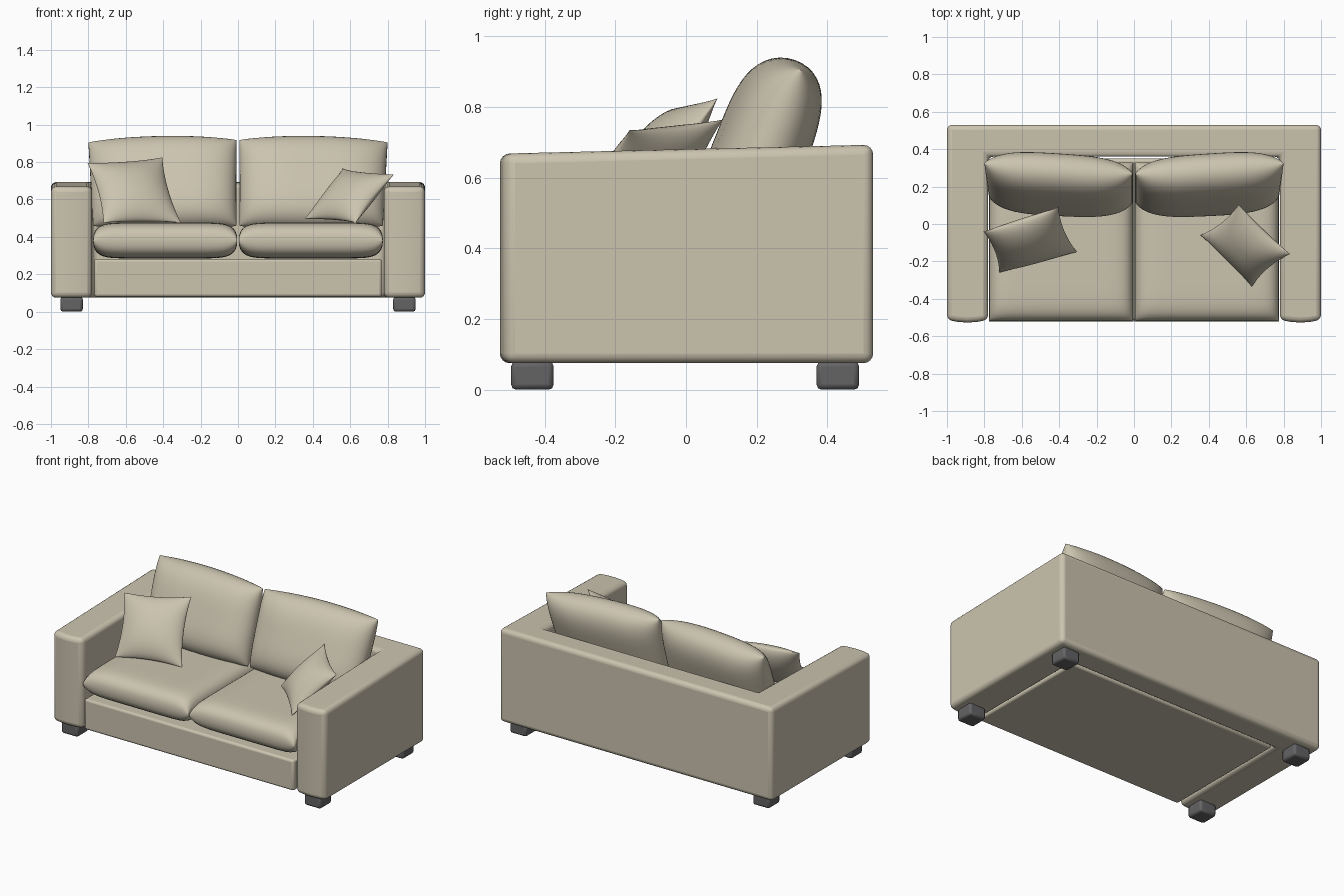
import bpy, bmesh, math
from mathutils import Vector

if "Cube" in bpy.data.objects:
    bpy.data.objects.remove(bpy.data.objects["Cube"])


def material(name, rgb):
    m = bpy.data.materials.new(name)
    m.diffuse_color = (*rgb, 1)
    m.use_nodes = True
    m.node_tree.nodes["Principled BSDF"].inputs["Base Color"].default_value = m.diffuse_color
    return m


FABRIC = material("beige fabric", (0.60, 0.55, 0.43))
FOOT = material("dark grey foot", (0.125, 0.125, 0.13))


def finish(name, bm, mat, bevel=0.0, segments=3, angle=40):
    bmesh.ops.recalc_face_normals(bm, faces=bm.faces)
    me = bpy.data.meshes.new(name)
    bm.to_mesh(me)
    bm.free()
    ob = bpy.data.objects.new(name, me)
    bpy.context.collection.objects.link(ob)
    me.materials.append(mat)
    if bevel:
        b = ob.modifiers.new("bevel", 'BEVEL')
        b.width, b.segments = bevel, segments
        b.limit_method, b.angle_limit = 'ANGLE', math.radians(30)
    bpy.ops.object.select_all(action='DESELECT')
    ob.select_set(True)
    bpy.context.view_layer.objects.active = ob
    bpy.ops.object.shade_smooth_by_angle(angle=math.radians(angle))
    return ob


def box(name, lo, hi, mat, bevel, segments=3):
    bm = bmesh.new()
    bmesh.ops.create_cube(bm, size=1)
    for v in bm.verts:
        v.co = [(a + b) / 2 + c * (b - a) for a, b, c in zip(lo, hi, v.co)]
    return finish(name, bm, mat, bevel, segments)


def cushion(name, corners, half, p, q, pinch_u=0.0, pinch_v=0.0, sag=0.0, n=28):
    """Two bulging sheets over four corners (bl, br, tr, tl), joined at the seam."""
    bl, br, tr, tl = map(Vector, corners)
    normal = (br - bl).cross(tl - bl).normalized()
    s = [math.sin(math.pi / 2 * (2 * i / n - 1)) for i in range(n + 1)]
    bm = bmesh.new()
    sheets = []
    for side in (1, -1):
        rows = []
        for v in s:
            row = []
            for u in s:
                a = (1 + u * (1 - pinch_u * (1 - v * v))) / 2
                b = (1 + v * (1 - pinch_v * (1 - u * u))) / 2
                pos = bl.lerp(br, a).lerp(tl.lerp(tr, a), b)
                t = max(0, (1 - abs(u) ** p) * (1 - abs(v) ** p)) ** q
                row.append(bm.verts.new(pos + normal * side * half * t * (1 - sag * v)))
            rows.append(row)
        sheets.append(rows)
    for rows in sheets:
        for j in range(n):
            for i in range(n):
                bm.faces.new((rows[j][i], rows[j][i + 1], rows[j + 1][i + 1], rows[j + 1][i]))
    bmesh.ops.remove_doubles(bm, verts=bm.verts, dist=1e-5)
    return finish(name, bm, FABRIC, angle=75)


# Arms and back as one U-shaped body with a gently sloping top
half_outline = [(0.78, 0.36), (0.78, -0.512), (0.835, -0.523), (0.89, -0.527),
                (0.945, -0.523), (1.0, -0.512), (1.0, 0.53)]
outline = half_outline + [(-x, y) for x, y in reversed(half_outline)]
bm = bmesh.new()
bottom = [bm.verts.new((x, y, 0.075)) for x, y in outline]
top = [bm.verts.new((x, y, 0.668 + 0.024 * (y + 0.53))) for x, y in outline]
bm.faces.new(bottom)
bm.faces.new(top)
for i in range(len(outline)):
    j = (i + 1) % len(outline)
    bm.faces.new((bottom[i], bottom[j], top[j], top[i]))
finish("arms_and_back", bm, FABRIC, 0.028, 4)

# Base under the seat
box("seat_base", (-0.768, -0.515, 0.08), (0.768, 0.35, 0.282), FABRIC, 0.014)

for side, label in ((-1, "left"), (1, "right")):
    # Seat cushion
    z = 0.381
    cushion(f"{label}_seat_cushion",
            [(side * 0.004, -0.52, z), (side * 0.775, -0.52, z),
             (side * 0.775, 0.33, z), (side * 0.004, 0.33, z)],
            0.096, 9, 0.42)
    # Leaning back cushion
    cushion(f"{label}_back_cushion",
            [(side * 0.008, 0.115, 0.46), (side * 0.775, 0.15, 0.46),
             (side * 0.80, 0.325, 0.905), (side * 0.008, 0.27, 0.918)],
            0.128, 3.6, 0.48, pinch_v=-0.10, sag=0.08)
    # Feet
    for depth, y in (("front", -0.435), ("back", 0.43)):
        box(f"{label}_{depth}_foot", (side * 0.89 - 0.06, y - 0.06, 0),
            (side * 0.89 + 0.06, y + 0.06, 0.08), FOOT, 0.014, 2)

# Loose throw pillows
cushion("left_throw_pillow",
        [(-0.72, -0.26, 0.475), (-0.305, -0.15, 0.475),
         (-0.405, 0.09, 0.825), (-0.805, -0.04, 0.795)],
        0.075, 2.2, 0.62, 0.09, 0.07)
cushion("right_throw_pillow",
        [(0.355, -0.06, 0.495), (0.63, -0.335, 0.475),
         (0.835, -0.16, 0.735), (0.56, 0.105, 0.765)],
        0.075, 2.2, 0.62, 0.10, 0.10)
